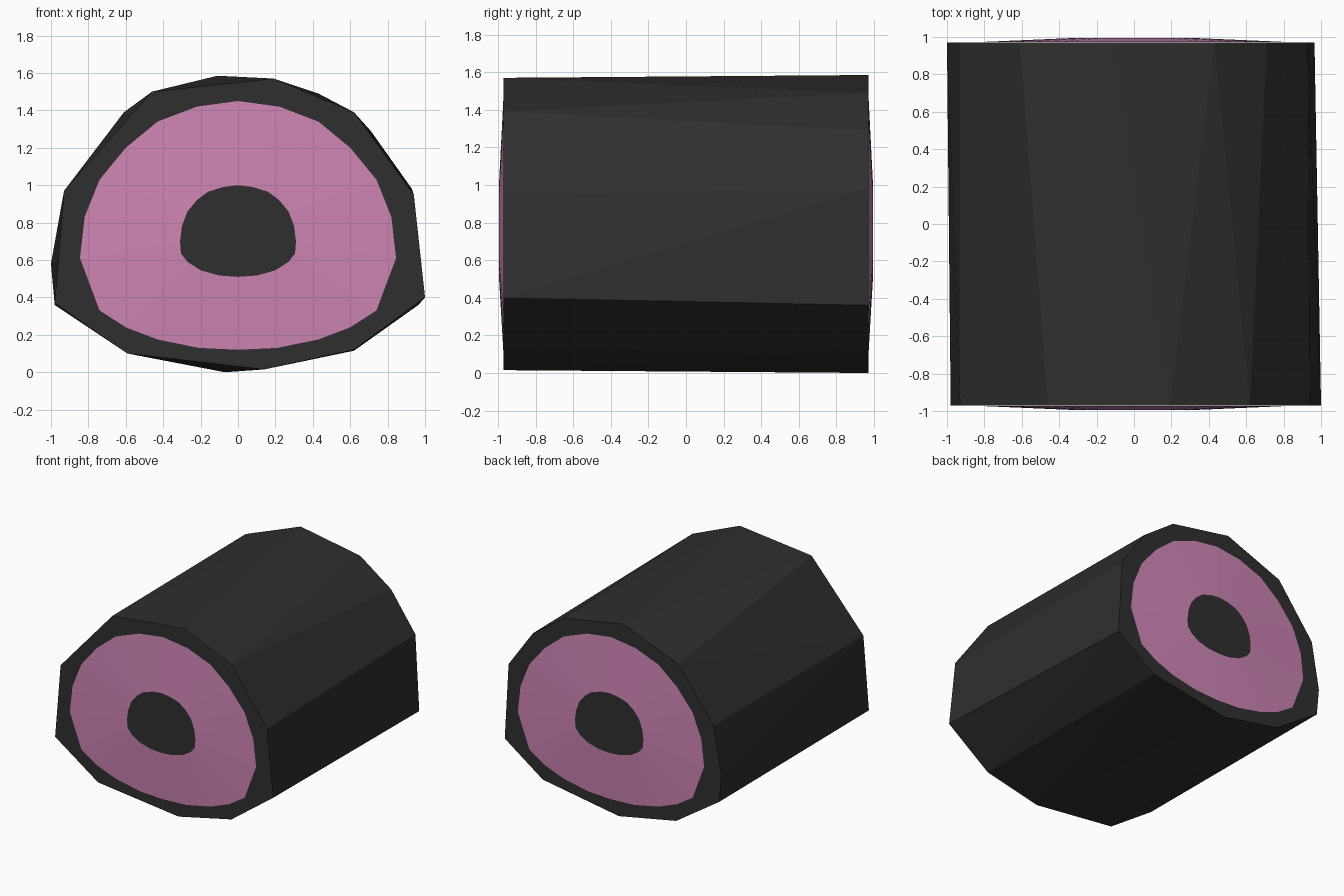
import bpy, bmesh, math

cube = bpy.data.objects.get("Cube")
if cube:
    bpy.data.objects.remove(cube)


def material(name, rgb):
    m = bpy.data.materials.new(name)
    m.use_nodes = True
    color = (*rgb, 1)
    m.diffuse_color = color
    m.node_tree.nodes["Principled BSDF"].inputs["Base Color"].default_value = color
    return m


BLACK = material("soft black", (0.028, 0.028, 0.028))
PINK = material("pink", (0.62, 0.235, 0.46))


def finish(bm, name, mats):
    bmesh.ops.recalc_face_normals(bm, faces=bm.faces)
    mesh = bpy.data.meshes.new(name)
    bm.to_mesh(mesh)
    bm.free()
    obj = bpy.data.objects.new(name, mesh)
    bpy.context.collection.objects.link(obj)
    for m in mats:
        mesh.materials.append(m)
    return obj


# Outer wrap: irregular end outlines joined by flat facets
END = 0.97
front = [(1, .4), (.94, .95), (.62, 1.39), (.19, 1.57), (-.46, 1.5),
         (-.93, .97), (-.98, .37), (-.59, .1), (.14, .015), (.62, .12)]
back = [(.965, .36), (.93, .98), (.71, 1.29), (.43, 1.49), (-.11, 1.585), (-.61, 1.39),
        (-.93, .97), (-1, .58), (-.98, .36), (-.59, .1), (-.07, 0), (.62, .115)]
bm = bmesh.new()
for outline, y in ((front, -END), (back, END)):
    for x, z in outline:
        bm.verts.new((x, y, z))
bmesh.ops.convex_hull(bm, input=bm.verts)
bmesh.ops.dissolve_limit(bm, angle_limit=math.radians(0.5), verts=bm.verts, edges=bm.edges)
finish(bm, "outer_wrap", [BLACK])

# Half outlines, top to bottom, mirrored in x
filling = [(0, 1.45), (.22, 1.42), (.43, 1.34), (.6, 1.2), (.74, 1.03), (.82, .83),
           (.845, .61), (.74, .33), (.6, .24), (.43, .175), (.21, .13), (0, .12)]
core = [(0, 1), (.08, .99), (.16, .965), (.22, .92), (.27, .86), (.3, .78),
        (.31, .7), (.305, .635), (.27, .59), (.2, .545), (.1, .517), (0, .51)]


def full(half):
    return half + [(-x, z) for x, z in half[-2:0:-1]]


# Shallow domed ends: pink filling around a dark core
for name, side in (("front", -1), ("back", 1)):
    bm = bmesh.new()
    rim = [bm.verts.new((x, side * (END + .002), z)) for x, z in full(filling)]
    inner = [bm.verts.new((x, side * .995, z)) for x, z in full(core)]
    for i in range(len(rim)):
        j = (i + 1) % len(rim)
        bm.faces.new((rim[i], rim[j], inner[j], inner[i]))
    center = bm.faces.new(inner)
    center.material_index = 1
    center.normal_update()
    obj = finish(bm, name + "_filling", [PINK, BLACK])
    # Make the open dome face outward
    if obj.data.polygons[-1].normal.y * side < 0:
        obj.data.flip_normals()
